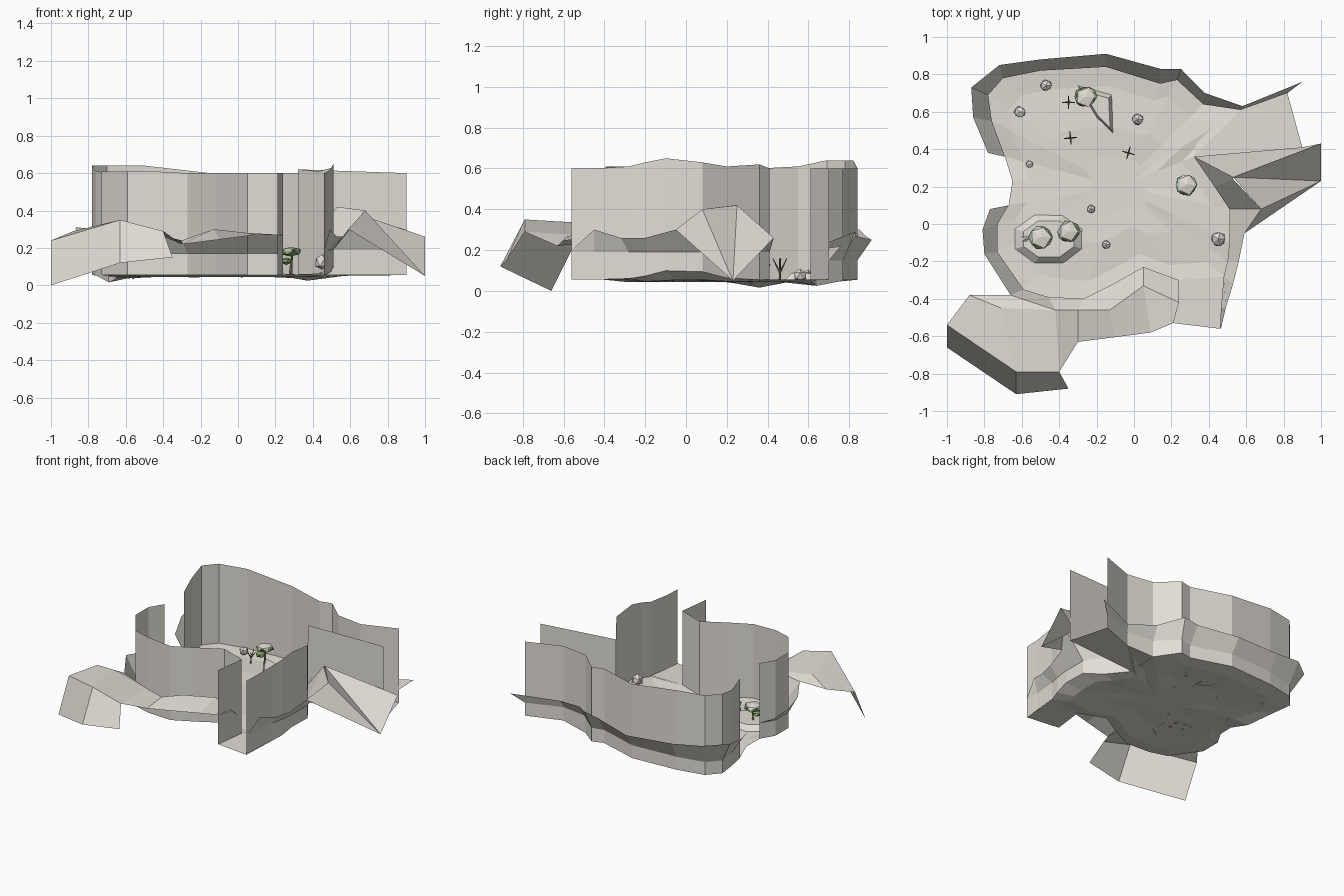
import bpy, bmesh, math, random
from mathutils import Vector, Matrix

if "Cube" in bpy.data.objects:
    bpy.data.objects.remove(bpy.data.objects["Cube"])
random.seed(4)


def material(name, rgb):
    m = bpy.data.materials.new(name)
    m.diffuse_color = (*rgb, 1)
    m.use_nodes = True
    m.node_tree.nodes["Principled BSDF"].inputs["Base Color"].default_value = m.diffuse_color
    return m


GREEN = material("leaf_green", (0.22, 0.38, 0.14))
BROWN = material("dry_brown", (0.3, 0.22, 0.13))
SAND = material("sandstone", (0.76, 0.73, 0.67))


def mesh(name, verts, faces, mat=SAND):
    me = bpy.data.meshes.new(name)
    me.from_pydata([tuple(v) for v in verts], [], faces)
    me.update()
    ob = bpy.data.objects.new(name, me)
    bpy.context.collection.objects.link(ob)
    if mat:
        me.materials.append(mat)
    return ob


def loft(name, rows, closed=False, mat=SAND):
    """Quads between successive rows of equal length."""
    n = len(rows[0])
    faces = [(r * n + i, r * n + (i + 1) % n, (r + 1) * n + (i + 1) % n, (r + 1) * n + i)
             for r in range(len(rows) - 1) for i in range(n if closed else n - 1)]
    return mesh(name, [p for row in rows for p in row], faces, mat)


def at(path, z):
    return [(p[0], p[1], z) for p in path]


def base_z(p):
    """Height of the floor edge: raised at the right, dipping at the gaps."""
    x, y = p[:2]
    bump = .055 * math.exp(-((x - .52) ** 2 + (y + .02) ** 2) / .03)
    dip = .04 * math.exp(-((x + .69) ** 2 + (y - .34) ** 2) / .015)
    dip2 = .03 * math.exp(-((x - .37) ** 2 + (y - .64) ** 2) / .02)
    return .055 + bump - dip - dip2


def base(path):
    return [(p[0], p[1], base_z(p)) for p in path]


# Edges of the arena, going clockwise from the left gap: (x, y, wall top)
back = [(-.69, .36, .6), (-.76, .55, .61), (-.78, .69, .64), (-.7, .78, .64), (-.5, .82, .64),
        (-.15, .84, .6), (.14, .75, .6), (.23, .77, .6), (.37, .64, .6), (.57, .61, .6), (.82, .7, .6)]
right = [(.9, .41, .6), (.32, .36, .62), (.43, .2, .61), (.51, .08, .63), (.51, -.1, .65),
         (.5, -.2, .63), (.48, -.28, .61), (.465, -.45, .6), (.46, -.56, .6)]
front = [(.21, -.53, .6), (.24, -.3, .6), (.05, -.23, .6), (-.12, -.325, .6), (-.27, -.4, .6), (-.46, -.39, .61),
         (-.59, -.35, .61), (-.73, -.15, .61), (-.73, 0, .61), (-.67, .1, .61)]

# Tall thin walls
for name, path in (("back_wall", back), ("right_wall", right), ("front_wall", front)):
    loft(name, [base(path), path])

# Floor: shrinking rings around a centre
ring = back[:-1] + right[1:-2] + front[1:] + [(-.65, .23, 0)]
centre = Vector((-.08, .2))
rows = [base(ring)]
for k, z in ((.84, .045), (.5, .055), (.25, .05)):
    rows.append([(*(centre + (Vector(p[:2]) - centre) * k), z + .2 * (base_z(p) - .055)) for p in ring])
floor = loft("floor", rows, True)
bm = bmesh.new()
bm.from_mesh(floor.data)
bm.verts.ensure_lookup_table()
n = len(ring)
bm.faces.new([bm.verts[3 * n + i] for i in range(n)])
bmesh.ops.recalc_face_normals(bm, faces=bm.faces)
if sum(f.normal.z for f in bm.faces) < 0:
    bmesh.ops.reverse_faces(bm, faces=bm.faces)
bm.to_mesh(floor.data)
bm.free()
mesh("front_exit_floor", [(.24, -.3, .055), (.48, -.28, .065), (.46, -.56, .055), (.21, -.53, .055)], [(3, 2, 1, 0)])
mesh("right_exit_floor", base([(.37, .64), (.57, .61), (.32, .36), (.9, .41), (.82, .7)]), [(0, 2, 1), (1, 2, 3, 4)])

# Low rim: rises from the floor edge and flares outward
flare = [(-.78, .38, .25), (-.86, .57, .29), (-.87, .73, .31), (-.72, .85, .3), (-.5, .88, .27),
         (-.15, .91, .25), (.14, .83, .27), (.25, .83, .29), (.38, .7, .24), (.58, .63, .2), (.9, .76, .22)]
loft("back_rim", [base(back), at(back, .15), flare])
flare = [(1, .43, .26), (.53, .25, .42), (.53, .24, .42), (.68, .08, .4), (.59, -.05, .3), (.56, -.2, .26),
         (.53, -.32, .26), (.49, -.45, .3), (.465, -.56, .2)]
loft("right_rim", [base(right), at(right, .19), flare])
flare = [(.21, -.53, .27), (.24, -.42, .27), (.05, -.33, .28), (-.13, -.46, .3), (-.3, -.46, .24), (-.42, -.46, .27),
         (-.66, -.38, .29), (-.8, -.16, .3), (-.81, -.03, .26), (-.77, .08, .22)]
loft("front_rim", [base(front), at(front, .17), flare])

# Front rocky apron
loft("front_ledge", [[(-.88, -.38, .29), (-.71, -.45, .33), (-.42, -.46, .27), (-.3, -.46, .24)],
                     [(-1, -.54, .24), (-.63, -.79, .35), (-.4, -.79, .29), (-.3, -.63, .22)]])
mesh("ledge_fill", [(-.88, -.38, .29), (-.66, -.38, .29), (-.42, -.46, .27), (-.71, -.45, .33)], [(3, 2, 1, 0)])
loft("ledge_drop", [[(-1, -.54, .24), (-.63, -.79, .35), (-.4, -.79, .29)],
                    [(-1, -.66, 0), (-.63, -.91, .12), (-.35, -.88, .15)]])
loft("front_slope", [[(-.3, -.63, .22), (-.1, -.605, .245), (.09, -.58, .27), (.21, -.53, .27)],
                     [(-.3, -.46, .24), (-.13, -.46, .3), (.05, -.33, .28), (.24, -.42, .27)]])

# Right rocky spur
mesh("right_spur", [(.53, .25, .42), (.68, .08, .4), (1, .23, .05), (1, .43, .26), (.59, -.05, .3)],
     [(0, 1, 2), (0, 2, 3), (1, 4, 2)])

# Raised plant beds
oct_bed = [(-.455 + .195 * math.cos(a), -.08 + .14 * math.sin(a))
           for a in [math.tau * (i + .5) / 8 for i in range(8)]]
back_bed = [(-.2, .57), (-.11, .48), (-.12, .69), (-.3, .74)]
for name, pts in (("octagon_bed", oct_bed), ("back_bed", back_bed)):
    c = sum((Vector(p) for p in pts), Vector((0, 0))) / len(pts)
    top = [tuple(c + (Vector(p) - c) * .75) for p in pts]
    loft(name, [at(pts, .05), at(top, .085)], True)
    mesh(name + "_top", at(top, .085), [tuple(range(len(top)))])


def from_bmesh(name, bm, mat):
    me = bpy.data.meshes.new(name)
    bm.to_mesh(me)
    bm.free()
    bpy.context.collection.objects.link(bpy.data.objects.new(name, me))
    if mat:
        me.materials.append(mat)


def lump(name, loc, size, mat=SAND):
    bm = bmesh.new()
    bmesh.ops.create_icosphere(bm, subdivisions=1, radius=1)
    for v in bm.verts:
        k = random.uniform(.88, 1.08)
        v.co = Vector(loc) + Vector([a * b * k for a, b in zip(v.co, size)])
    from_bmesh(name, bm, mat)


def stick(name, a, b, r, mat):
    a, b = Vector(a), Vector(b)
    bm = bmesh.new()
    m = Matrix.Translation((a + b) / 2) @ (b - a).to_track_quat('Z', 'Y').to_matrix().to_4x4()
    bmesh.ops.create_cone(bm, cap_ends=True, segments=4, radius1=r, radius2=r * .4,
                          depth=(b - a).length, matrix=m)
    from_bmesh(name, bm, mat)


# Small trees: trunk, leafy skirt, pale crown
for x, y, r in ((.28, .21, .06), (-.5, -.07, .065), (-.35, -.04, .06), (-.26, .68, .06)):
    stick("tree_trunk", (x, y, .05), (x + .01, y, .17), .01, BROWN)
    lump("tree_leaves", (x, y, .175), (r * 1.1, r * 1.1, .022), GREEN)
    lump("tree_crown", (x, y, .185), (r, r, .02))
    lump("low_leaves", (x - .02, y - .02, .13), (r * .6, r * .6, .02), GREEN)

# Loose stones
for x, y, r in ((-.47, .74, .033), (-.61, .6, .033), (-.56, .32, .022), (.02, .56, .033), (-.23, .08, .025),
                (-.15, -.11, .025), (.45, -.08, .043), (-.43, -.01, .02), (-.58, -.08, .025)):
    lump("stone", (x, y, base_z((x, y)) + r * .6), (r, r, r))

# Dry shrubs
for x, y, h in ((-.34, .46, .1), (-.35, .65, .08), (-.03, .38, .07)):
    stick("shrub_stem", (x, y, .05), (x, y, .05 + h), .006, BROWN)
    for i in range(4):
        a = i * math.tau / 4 + x * 9
        stick("shrub_twig", (x, y, .09), (x + .035 * math.cos(a), y + .035 * math.sin(a), .06 + h), .005, BROWN)
